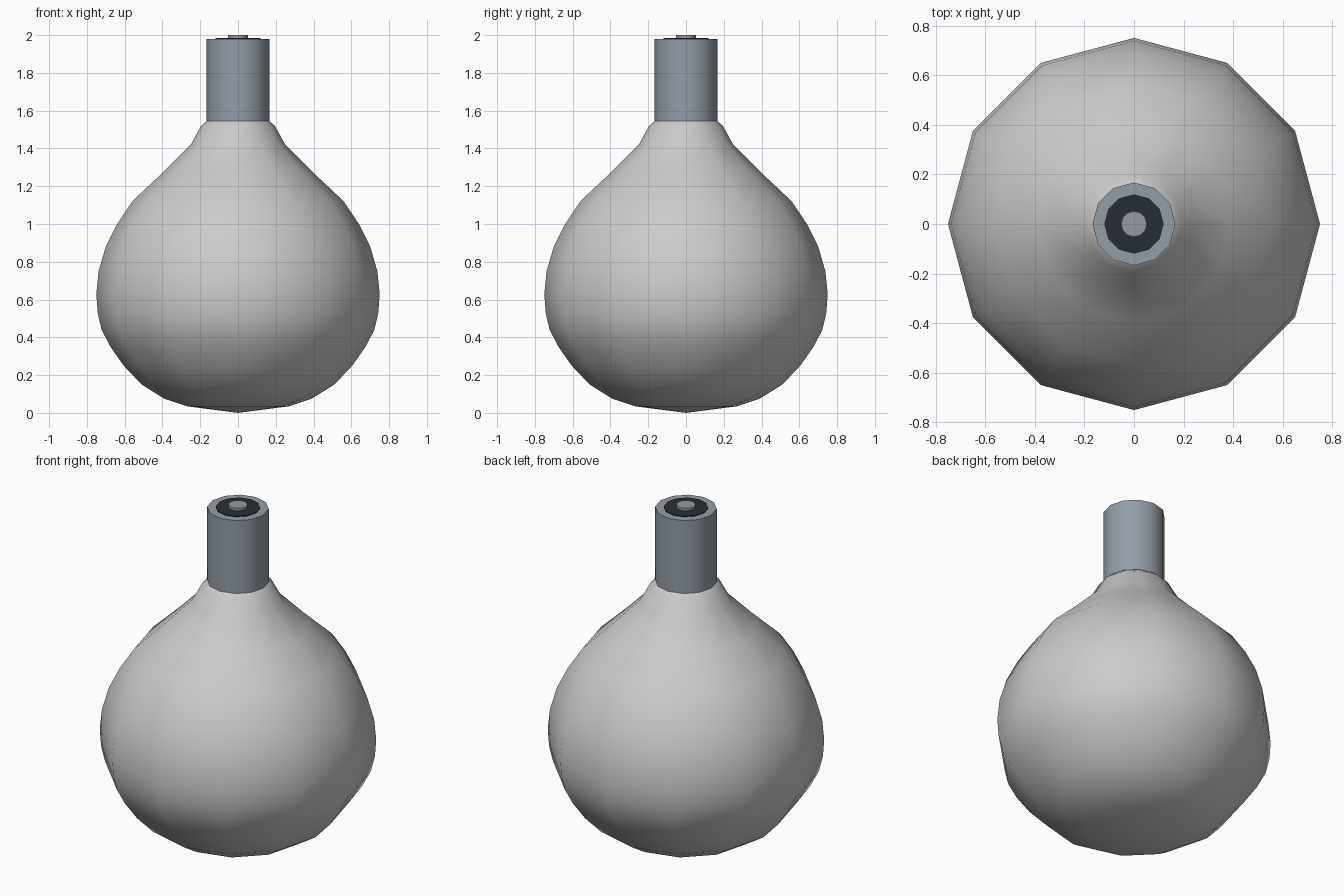
import bpy, bmesh, math

if "Cube" in bpy.data.objects:
    bpy.data.objects.remove(bpy.data.objects["Cube"])

SIDES = 12


def material(name, rgb):
    m = bpy.data.materials.new(name)
    m.diffuse_color = (*rgb, 1)
    m.use_nodes = True
    m.node_tree.nodes["Principled BSDF"].inputs["Base Color"].default_value = m.diffuse_color
    return m


def lathe(name, profile, mat=None, angle=40):
    """Spin a (radius, z) profile about z; zero radius makes a pole."""
    bm = bmesh.new()
    rings = []
    for r, z in profile:
        if r == 0:
            rings.append([bm.verts.new((0, 0, z))] * SIDES)
        else:
            rings.append([bm.verts.new((r * math.cos(i * math.tau / SIDES),
                                        r * math.sin(i * math.tau / SIDES), z))
                          for i in range(SIDES)])
    for a, b in zip(rings, rings[1:]):
        for i in range(SIDES):
            j = (i + 1) % SIDES
            bm.faces.new(list(dict.fromkeys((a[i], a[j], b[j], b[i]))))
    bmesh.ops.recalc_face_normals(bm, faces=bm.faces)
    me = bpy.data.meshes.new(name)
    bm.to_mesh(me)
    bm.free()
    ob = bpy.data.objects.new(name, me)
    bpy.context.collection.objects.link(ob)
    if mat:
        me.materials.append(mat)
    bpy.ops.object.select_all(action='DESELECT')
    ob.select_set(True)
    bpy.context.view_layer.objects.active = ob
    bpy.ops.object.shade_smooth_by_angle(angle=math.radians(angle))
    return ob


metal = material("metal", (0.29, 0.34, 0.39))
dark = material("insulator", (0.02, 0.027, 0.032))
tip = material("contact", (0.30, 0.32, 0.37))

# Pear-shaped glass envelope
lathe("glass_bulb", [
    (0, 0), (0.27, 0.035), (0.39, 0.075), (0.51, 0.15), (0.605, 0.25),
    (0.675, 0.35), (0.722, 0.44), (0.743, 0.53), (0.75, 0.63), (0.738, 0.75),
    (0.70, 0.88), (0.64, 1.00), (0.56, 1.12), (0.395, 1.275), (0.25, 1.42),
    (0.195, 1.52), (0.165, 1.545)], angle=80)

# Metal cap
lathe("cap", [(0.165, 1.545), (0.167, 1.545), (0.167, 1.98), (0.12, 1.98)], metal)

# Dark insulating disc
lathe("insulator_disc", [(0.12, 1.98), (0.12, 1.985), (0, 1.985)], dark)

# Centre contact
lathe("centre_contact", [(0.052, 1.985), (0.052, 2.0), (0, 2.0)], tip)
